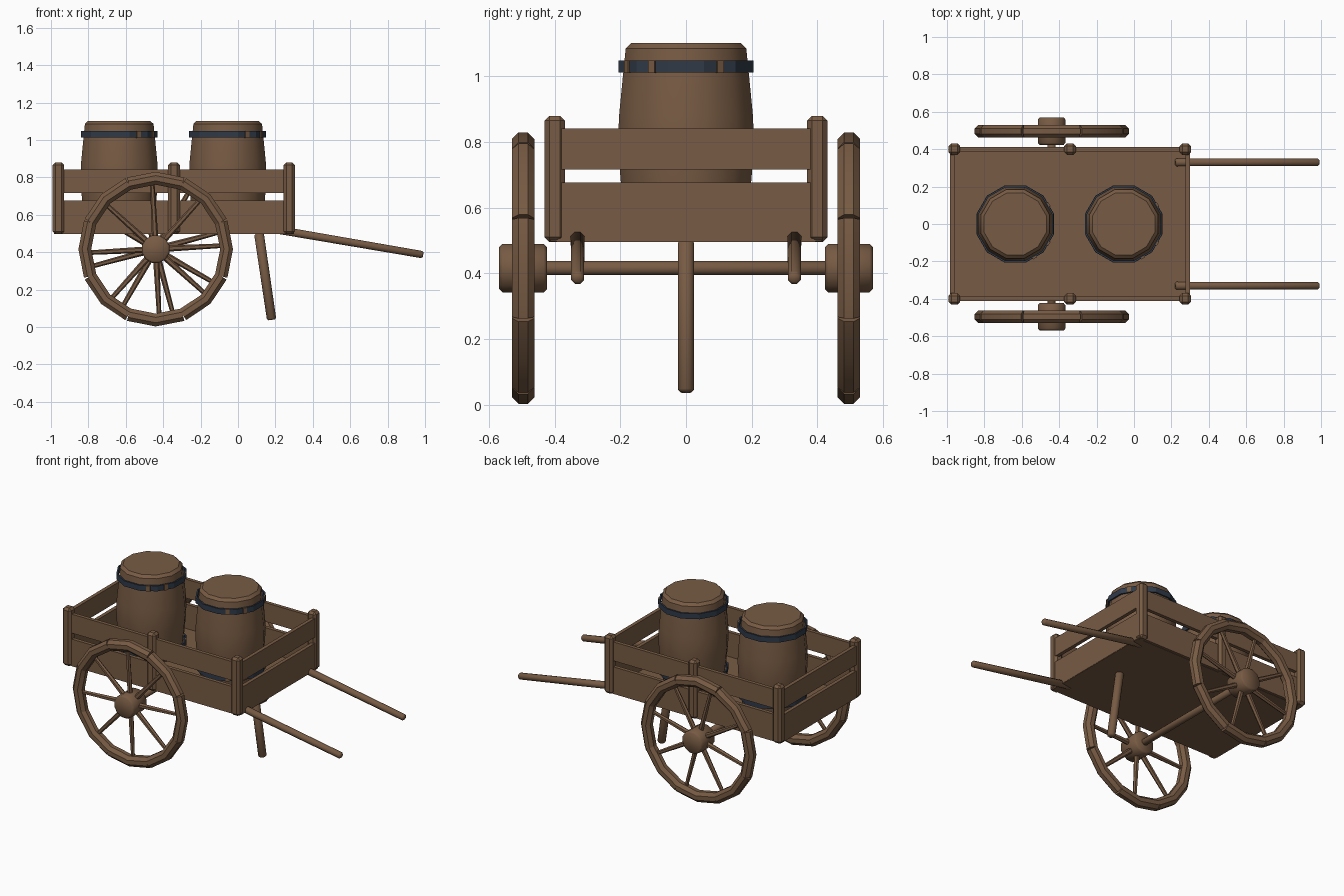
import bpy
import bmesh
from math import cos, sin, pi, radians
from mathutils import Vector, Matrix

if "Cube" in bpy.data.objects:
    bpy.data.objects.remove(bpy.data.objects["Cube"])


def material(name, colour):
    mat = bpy.data.materials.new(name)
    mat.use_nodes = True
    mat.diffuse_color = (*colour, 1)
    mat.node_tree.nodes["Principled BSDF"].inputs["Base Color"].default_value = (*colour, 1)
    return mat


WOOD = material("brown wood", (0.185, 0.104, 0.057))
IRON = material("dark blue iron", (0.029, 0.042, 0.066))


def finish(name, bm, mat=WOOD, smooth=None):
    bmesh.ops.recalc_face_normals(bm, faces=bm.faces[:])
    mesh = bpy.data.meshes.new(name)
    bm.to_mesh(mesh)
    bm.free()
    mesh.materials.append(mat)
    obj = bpy.data.objects.new(name, mesh)
    bpy.context.collection.objects.link(obj)
    if smooth:
        bpy.ops.object.select_all(action="DESELECT")
        obj.select_set(True)
        bpy.context.view_layer.objects.active = obj
        bpy.ops.object.shade_smooth_by_angle(angle=radians(smooth))
    return obj


def bridge(bm, rings, caps=True, closed=False):
    """Skin a list of point rings into a tube."""
    loops = [[bm.verts.new(p) for p in ring] for ring in rings]
    n = len(loops[0])
    pairs = list(zip(loops, loops[1:])) + ([(loops[-1], loops[0])] if closed else [])
    for a, b in pairs:
        for i in range(n):
            j = (i + 1) % n
            bm.faces.new((a[i], a[j], b[j], b[i]))
    if caps and not closed:
        bm.faces.new(loops[0])
        bm.faces.new(loops[-1])


def circle(r, z, n, turn=0.0):
    return [Vector((r * cos(turn + 2 * pi * i / n), r * sin(turn + 2 * pi * i / n), z))
            for i in range(n)]


def add_rod(bm, a, b, r0, r1, n=8, bevel=0.008):
    """Tapered rod with chamfered ends between two points."""
    a, b = Vector(a), Vector(b)
    length = (b - a).length
    place = Matrix.Translation(a) @ (b - a).to_track_quat("Z", "Y").to_matrix().to_4x4()
    rows = [(r0 - bevel, 0), (r0, bevel), (r1, length - bevel), (r1 - bevel, length)]
    bridge(bm, [[place @ p for p in circle(r, z, n, pi / n)] for r, z in rows])


def rod(name, *args, **kw):
    bm = bmesh.new()
    add_rod(bm, *args, **kw)
    return finish(name, bm, smooth=50)


def box(name, centre, size, bevel=0.0):
    bm = bmesh.new()
    bmesh.ops.create_cube(bm, size=1, matrix=Matrix.Translation(centre) @ Matrix.Diagonal((*size, 1)))
    if bevel:
        bmesh.ops.bevel(bm, geom=bm.edges[:], offset=bevel, segments=1, affect="EDGES")
    return finish(name, bm)


# Cart bed, planks and posts
MID_X, HALF_X, HALF_Y = -0.342, 0.64, 0.4
box("bed_floor", (MID_X, 0, 0.506), (2 * HALF_X, 0.79, 0.02))
for level, low, high in (("lower", 0.498, 0.677), ("upper", 0.717, 0.842)):
    z, h = (low + high) / 2, high - low
    for side, s in (("left", 1), ("right", -1)):
        box(f"{side}_{level}_side_plank", (MID_X, s * HALF_Y, z), (2 * HALF_X, 0.024, h))
    for side, s in (("front", 1), ("rear", -1)):
        box(f"{side}_{level}_end_plank", (MID_X + s * 0.63, 0, z), (0.024, 0.78, h))
for place, x in (("rear", -0.96), ("middle", MID_X), ("front", 0.274)):
    for side, s in (("left", 1), ("right", -1)):
        box(f"{place}_{side}_post", (x, s * HALF_Y, 0.688), (0.062, 0.062, 0.384), 0.015)

# Pull shafts and prop leg
for side, s in (("left", 1), ("right", -1)):
    rod(f"{side}_shaft", (0.22, s * 0.33, 0.518), (0.99, s * 0.33, 0.386), 0.023, 0.021)
rod("prop_leg", (0.112, 0, 0.5), (0.18, 0, 0.038), 0.026, 0.025, n=10)

# Axle and wheels
WHEEL = Vector((-0.44, 0, 0.416))
rod("axle", WHEEL + Vector((0, -0.5, 0)), WHEEL + Vector((0, 0.5, 0)), 0.023, 0.023)


def rim_ring(angle, tilt, centre):
    """Octagonal rim section at an angle, its plane turned to the tilt angle."""
    hub = centre + Vector((cos(angle), 0, sin(angle))) * 0.379
    out = Vector((cos(tilt), 0, sin(tilt)))
    return [hub + out * p.x + Vector((0, p.y, 0)) for p in circle(0.037, 0, 8, pi / 8)]


def wheel(side, y, turn):
    centre = WHEEL + Vector((0, y, 0))
    rim = bmesh.new()
    step = pi / 8
    for k in range(8):
        mid = 2 * step * k + pi / 2
        bridge(rim, [rim_ring(mid + d * step, mid + d * step * 0.6, centre) for d in (-1, 0, 1)])
    finish(f"{side}_wheel_rim", rim, smooth=30)
    spokes = bmesh.new()
    for k in range(8):
        d = Vector((cos(turn + k * pi / 4), 0, sin(turn + k * pi / 4)))
        add_rod(spokes, centre + d * 0.05, centre + d * 0.365, 0.017, 0.012, n=6, bevel=0.003)
    finish(f"{side}_wheel_spokes", spokes)
    rod(f"{side}_wheel_hub", centre - Vector((0, 0.073, 0)), centre + Vector((0, 0.073, 0)),
        0.076, 0.076, n=12, bevel=0.01)


wheel("right", -0.496, radians(3))
wheel("left", 0.496, radians(15))


# Barrels with iron hoops
def barrel(name, x):
    rows = [(0.17, 0.516), (0.186, 0.532), (0.2, 0.62), (0.211, 0.74), (0.214, 0.81),
            (0.211, 0.88), (0.2, 0.99), (0.19, 1.085), (0.172, 1.102)]
    bm = bmesh.new()
    bridge(bm, [circle(r, z, 12, pi / 12) for r, z in rows])
    finish(name, bm, smooth=32).location.x = x
    for level, z in (("lower", 0.59), ("upper", 1.03)):
        hoop = bmesh.new()
        profile = [(0.203, z - 0.018), (0.213, z - 0.018), (0.213, z + 0.018), (0.203, z + 0.018)]
        bridge(hoop, [circle(r, h, 12, pi / 12) for r, h in profile], closed=True)
        finish(f"{name}_{level}_hoop", hoop, IRON).location.x = x
        # Wooden clasps on the hoop
        for k, angle in enumerate((-60, -30, 30)):
            clasp = box(f"{name}_{level}_clasp_{k + 1}", (0.207, 0, z), (0.009, 0.024, 0.038))
            clasp.rotation_euler.z = radians(angle)
            clasp.location.x = x


barrel("rear_barrel", -0.635)
barrel("front_barrel", -0.055)
